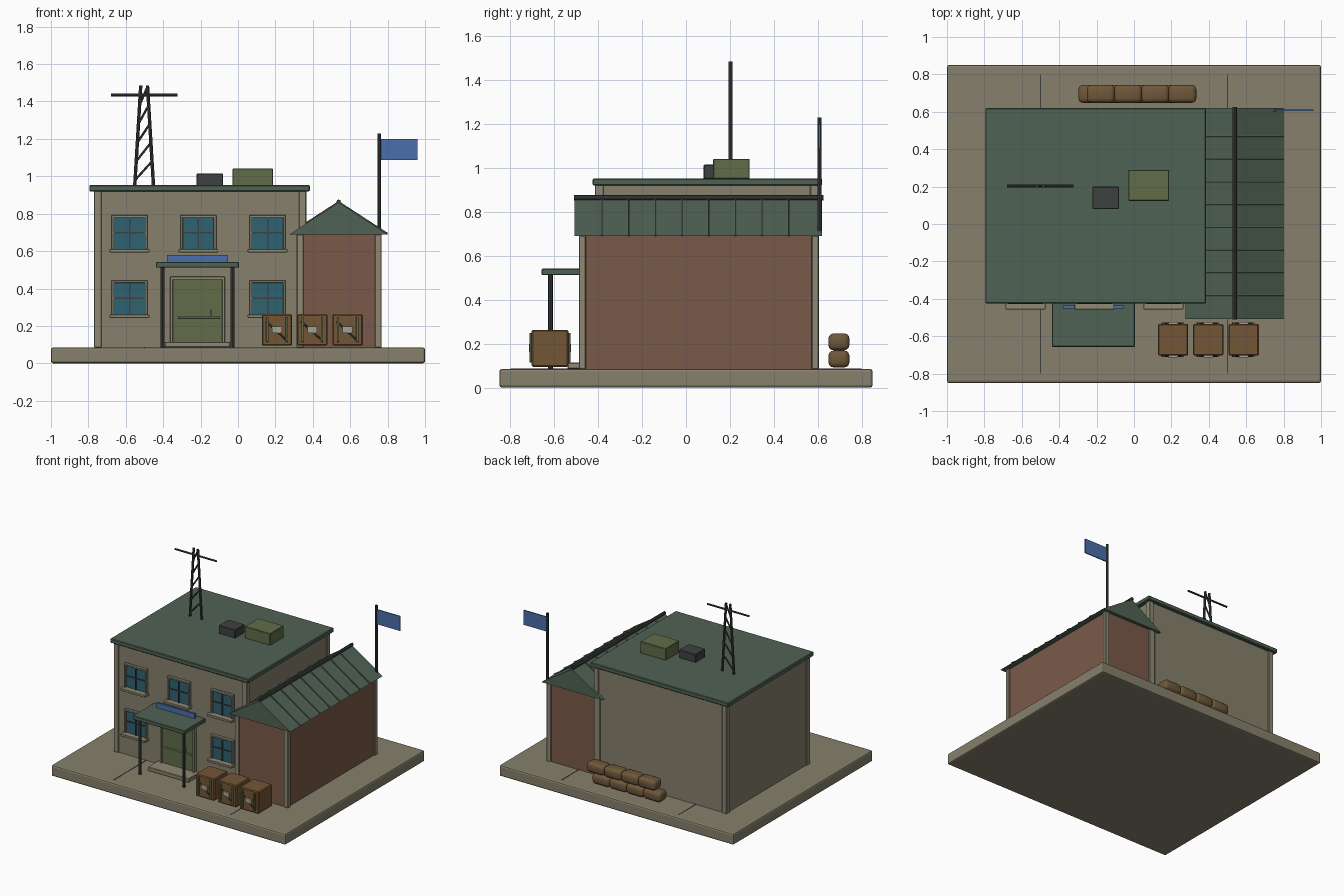
import bpy, bmesh
from math import pi
from mathutils import Vector

if "Cube" in bpy.data.objects:
    bpy.data.objects.remove(bpy.data.objects["Cube"])


def mat(name, r, g, b):
    m = bpy.data.materials.new(name)
    m.diffuse_color = [((c / 255 + 0.055) / 1.055) ** 2.4 for c in (r, g, b)] + [1]
    m.use_nodes = True
    m.node_tree.nodes["Principled BSDF"].inputs["Base Color"].default_value = m.diffuse_color
    return m


STONE = mat("stone", 134, 128, 108)
TRIM = mat("trim", 142, 137, 116)
BRICK = mat("brick", 122, 90, 74)
ROOF = mat("roof", 80, 98, 84)
DARK = mat("dark_metal", 62, 64, 64)
GLASS = mat("glass", 48, 98, 114)
GREEN = mat("green_paint", 98, 108, 74)
BLUE = mat("blue", 74, 112, 172)
WOOD = mat("wood", 116, 86, 54)
SAND = mat("sandbag", 110, 88, 58)
STEEL = mat("pale_steel", 165, 165, 145)


def finish(name, bm, m, bevel=0, seg=1, smooth=False):
    me = bpy.data.meshes.new(name)
    bmesh.ops.recalc_face_normals(bm, faces=bm.faces)
    bm.to_mesh(me)
    bm.free()
    ob = bpy.data.objects.new(name, me)
    bpy.context.collection.objects.link(ob)
    me.materials.append(m)
    if smooth:
        for p in me.polygons:
            p.use_smooth = True
    if bevel:
        b = ob.modifiers.new("bevel", 'BEVEL')
        b.width, b.segments = bevel, seg
    return ob


def box(name, x, y, z, m, bevel=0, seg=1, smooth=False):
    """Box from (min, max) ranges."""
    bm = bmesh.new()
    bmesh.ops.create_cube(bm, size=1)
    for v in bm.verts:
        v.co = [(r[0] + r[1]) / 2 + c * (r[1] - r[0]) for r, c in zip((x, y, z), v.co)]
    return finish(name, bm, m, bevel, seg, smooth)


def rod(name, a, b, r, m, sides=8):
    """Cylinder between two points."""
    a, b = Vector(a), Vector(b)
    bm = bmesh.new()
    bmesh.ops.create_cone(bm, cap_ends=True, segments=sides, radius1=r, radius2=r,
                          depth=(b - a).length)
    ob = finish(name, bm, m)
    ob.location = (a + b) / 2
    ob.rotation_mode = 'QUATERNION'
    ob.rotation_quaternion = (b - a).to_track_quat('Z', 'Y')
    return ob


# Ground slab and its joint lines
G = 0.085
box("ground_slab", (-1, 1), (-0.85, 0.85), (0, G), STONE, 0.012, 2)
for x in (-0.5, 0.5):
    box("slab_joint", (x - 0.003, x + 0.003), (-0.8, 0.8), (G - 0.002, G + 0.002), DARK)

# Main block with corner pillars and flat roof
box("main_walls", (-0.76, 0.355), (-0.405, 0.595), (G, 0.925), STONE)
for x in (-0.75, 0.345):
    for y in (-0.395, 0.585):
        box("main_corner", (x - 0.02, x + 0.02), (y - 0.02, y + 0.02), (G, 0.925), TRIM, 0.003)
box("main_roof", (-0.795, 0.385), (-0.425, 0.62), (0.92, 0.953), ROOF, 0.005)

# Side wing with corner pillars
box("wing_walls", (0.325, 0.755), (-0.48, 0.595), (G, 0.69), BRICK)
for x in (0.332, 0.75):
    for y in (-0.472, 0.588):
        box("wing_corner", (x - 0.018, x + 0.018), (y - 0.016, y + 0.016), (G, 0.69), TRIM, 0.003)

# Gabled wing roof: a triangular profile pushed along y
RX, RZ, HALF, EAVE = 0.538, 0.86, 0.262, 0.69
bm = bmesh.new()
f = bm.faces.new([bm.verts.new((x, -0.508, z)) for x, z in
                  ((RX - HALF, EAVE), (RX + HALF, EAVE), (RX, RZ))])
new = bmesh.ops.extrude_face_region(bm, geom=[f])["geom"]
bmesh.ops.translate(bm, vec=(0, 1.128, 0),
                    verts=[v for v in new if isinstance(v, bmesh.types.BMVert)])
finish("wing_roof", bm, ROOF)
rod("roof_ridge", (RX, -0.51, 0.864), (RX, 0.625, 0.864), 0.012, DARK)
for i in range(8):
    y = -0.382 + i * 0.1214
    for s in (-1, 1):
        rod("roof_seam", (RX + s * HALF, y, EAVE + 0.002), (RX, y, RZ + 0.002), 0.005, ROOF, 6)

# Windows
FY = -0.405


def window(cx, z0):
    z1, w = z0 + 0.19, 0.096
    box("window_glass", (cx - w, cx + w), (FY - 0.008, FY + 0.01), (z0, z1), GLASS)
    for s in (-1, 1):
        box("window_jamb", sorted((cx + s * w, cx + s * (w - 0.014))), (FY - 0.022, FY), (z0, z1), TRIM, 0.002)
    box("window_head", (cx - w, cx + w), (FY - 0.022, FY), (z1 - 0.014, z1), TRIM, 0.002)
    box("window_sill", (cx - 0.106, cx + 0.106), (FY - 0.052, FY), (z0 - 0.01, z0 + 0.008), TRIM, 0.002)
    box("window_mullion", (cx - 0.004, cx + 0.004), (FY - 0.016, FY), (z0, z1 - 0.01), DARK)
    zm = (z0 + z1) / 2
    box("window_bar", (cx - w + 0.01, cx + w - 0.01), (FY - 0.015, FY), (zm - 0.004, zm + 0.004), DARK)


for x in (-0.58, -0.212, 0.158):
    window(x, 0.603)
for x in (-0.58, 0.158):
    window(x, 0.253)

# Entrance: door, frame, step, canopy and sign
DX = -0.217
box("door", (DX - 0.131, DX + 0.131), (FY - 0.018, FY), (0.1, 0.447), GREEN)
for s in (-1, 1):
    box("door_jamb", sorted((DX + s * 0.131, DX + s * 0.147)), (FY - 0.03, FY), (G, 0.463), TRIM, 0.002)
    rod("canopy_post", (DX + s * 0.187, -0.617, G), (DX + s * 0.187, -0.617, 0.515), 0.011, DARK)
box("door_head", (DX - 0.147, DX + 0.147), (FY - 0.03, FY), (0.447, 0.463), TRIM, 0.002)
rod("door_push_bar", (DX - 0.105, FY - 0.028, 0.245), (DX + 0.12, FY - 0.028, 0.245), 0.005, STEEL)
rod("door_handle", (DX + 0.075, FY - 0.026, 0.245), (DX + 0.075, FY - 0.026, 0.285), 0.004, STEEL)
box("door_step", (DX - 0.175, DX + 0.175), (-0.54, FY), (G, 0.115), TRIM, 0.004)
box("canopy", (DX - 0.222, DX + 0.222), (-0.657, FY + 0.01), (0.512, 0.542), ROOF, 0.004)
box("blank_sign", (DX - 0.163, DX + 0.163), (-0.452, -0.437), (0.54, 0.58), BLUE)

# Supply crates with corner straps, diagonal brace and plate
for cx in (0.209, 0.397, 0.586):
    box("crate", (cx - 0.081, cx + 0.081), (-0.703, -0.535), (G + 0.01, 0.263), WOOD, 0.006)
    for face, s in ((-0.703, -1), (-0.535, 1)):
        yr = sorted((face - s * 0.002, face + s * 0.009))
        for e in (-1, 1):
            x = cx + e * 0.052
            box("crate_strap", (x - 0.006, x + 0.006), yr, (0.115, 0.248), GREEN, 0.001)
        rod("crate_brace", (cx - 0.06, face + s * 0.004, 0.225),
            (cx + 0.055, face + s * 0.004, 0.12), 0.005, DARK, 6)
        box("crate_plate", (cx - 0.026, cx + 0.026), sorted((face, face + s * 0.011)), (0.163, 0.198), STEEL)

# Sandbags in two staggered rows
for row, (x0, z0) in enumerate(((-0.222, 0.092), (-0.177, 0.17))):
    for i in range(4):
        x = x0 + i * 0.145
        box("sandbag", (x - 0.075, x + 0.075), (0.648, 0.744), (z0, z0 + 0.077), SAND, 0.024, 3, True)

# Rooftop equipment boxes
box("roof_vent", (-0.222, -0.08), (0.08, 0.2), (0.95, 1.015), DARK, 0.004)
box("roof_unit", (-0.03, 0.188), (0.124, 0.29), (0.95, 1.042), GREEN, 0.004)

# Lattice antenna mast
MX, MY = -0.502, 0.203


def leg_x(s, z):
    return MX + s * (0.05 - 0.032 * (z - 0.95) / 0.535)


for s in (-1, 1):
    rod("mast_leg", (leg_x(s, 0.95), MY, 0.95), (leg_x(s, 1.485), MY, 1.485), 0.009, DARK)
for i in range(5):
    z = 0.98 + i * 0.1
    rod("mast_brace", (leg_x(-1, z), MY, z), (leg_x(1, z + 0.1), MY, z + 0.1), 0.006, DARK, 6)
rod("mast_crossbar", (-0.68, MY, 1.435), (-0.324, MY, 1.435), 0.007, DARK)

# Flagpole and plain flag
rod("flagpole", (0.755, 0.608, 0.71), (0.755, 0.608, 1.23), 0.01, DARK)
box("flag", (0.76, 0.96), (0.604, 0.612), (1.087, 1.2), BLUE)
